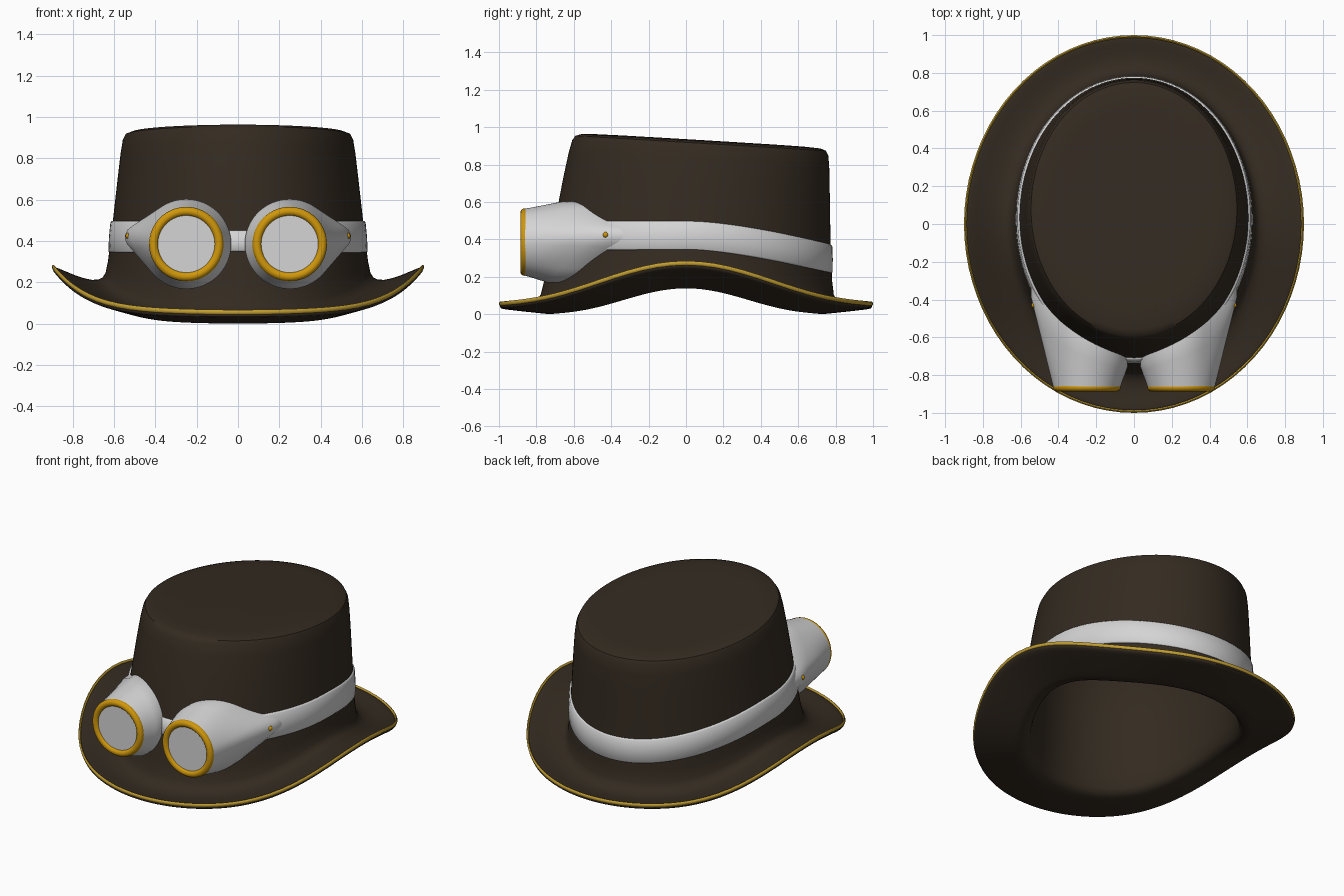
import bpy, bmesh
from math import sin, cos, pi, sqrt
from mathutils import Vector

if "Cube" in bpy.data.objects:
    bpy.data.objects.remove(bpy.data.objects["Cube"])

SEGMENTS = 80


def material(name, color):
    mat = bpy.data.materials.new(name)
    mat.use_nodes = True
    mat.diffuse_color = (*color, 1)
    mat.node_tree.nodes["Principled BSDF"].inputs["Base Color"].default_value = (*color, 1)
    return mat


felt = material("brown felt", (0.034, 0.024, 0.015))
piping_gold = material("piping gold", (0.54, 0.34, 0.03))
brass = material("brass", (0.63, 0.31, 0.003))
silver = material("silver", (0.66, 0.66, 0.66))


def finish(obj, mat):
    obj.data.materials.append(mat)
    bpy.ops.object.select_all(action='DESELECT')
    obj.select_set(True)
    bpy.context.view_layer.objects.active = obj
    bpy.ops.object.shade_smooth_by_angle(angle=1.05)
    return obj


def loft(name, rings, mat, ends=None):
    """Skin a list of point rings; close with two poles, or join last ring to first."""
    bm = bmesh.new()
    loops = [[bm.verts.new(p) for p in ring] for ring in rings]
    pairs = list(zip(loops, loops[1:]))
    if ends is None:
        pairs.append((loops[-1], loops[0]))
    for a, b in pairs:
        for i in range(len(a)):
            k = (i + 1) % len(a)
            bm.faces.new((a[i], a[k], b[k], b[i]))
    for loop, end in zip((loops[0], loops[-1]), ends or ()):
        pole = bm.verts.new(end)
        for i in range(len(loop)):
            bm.faces.new((loop[i], loop[(i + 1) % len(loop)], pole))
    bmesh.ops.recalc_face_normals(bm, faces=bm.faces)
    mesh = bpy.data.meshes.new(name)
    bm.to_mesh(mesh)
    bm.free()
    obj = bpy.data.objects.new(name, mesh)
    bpy.context.collection.objects.link(obj)
    return finish(obj, mat)


TURN = [2 * pi * i / SEGMENTS for i in range(SEGMENTS)]


def hat_ring(half_width, front, back, base, slope=0, curl=0):
    """Oval ring that may tilt front to back and curl up at the sides."""
    middle, half_depth = (front + back) / 2, (back - front) / 2
    ring = []
    for t in TURN:
        y = middle + half_depth * sin(t)
        lift = 0.22 * cos(t) ** 2 + 0.78 * cos(t) ** 6
        ring.append((half_width * cos(t), y, base + slope * y + curl * lift))
    return ring


# Hat: crown, brim and hollow inside as one shell
tilt = -0.06
hat_profile = [
    (0.50, -0.54, 0.70, 0.935, tilt),
    (0.552, -0.598, 0.757, 0.925, tilt),
    (0.564, -0.62, 0.768, 0.875, tilt),
    (0.60, -0.69, 0.77, 0.55, -0.03),
    (0.632, -0.765, 0.78, 0.12, 0, 0.14),
    (0.65, -0.79, 0.80, 0.075, 0, 0.145),
    (0.70, -0.84, 0.85, 0.045, 0, 0.16),
    (0.80, -0.92, 0.92, 0.047, 0, 0.19),
    (0.885, -0.985, 0.985, 0.06, 0, 0.218),
    (0.896, -0.996, 0.996, 0.052, 0, 0.22),
    (0.895, -0.995, 0.995, 0.032, 0, 0.22),
    (0.885, -0.985, 0.985, 0.027, 0, 0.215),
    (0.76, -0.85, 0.85, 0.012, 0, 0.17),
    (0.66, -0.735, 0.735, 0, 0, 0.14),
    (0.645, -0.715, 0.715, 0, 0, 0.137),
    (0.60, -0.66, 0.665, 0.012, 0, 0.132),
    (0.565, -0.63, 0.645, 0.06, 0, 0.125),
    (0.55, -0.625, 0.69, 0.5, -0.03),
    (0.53, -0.58, 0.72, 0.885, tilt),
]
hat = loft("hat", [hat_ring(*p) for p in hat_profile], felt,
           ends=((0, 0.08, 0.931), (0, 0.07, 0.884)))
smooth = hat.modifiers.new("smooth", 'SUBSURF')
smooth.levels = smooth.render_levels = 1

# Piping around the brim edge
piping = []
for j in range(8):
    a = 2 * pi * j / 8
    out, up = 0.007 * cos(a), 0.012 * sin(a)
    piping.append(hat_ring(0.893 + out, -0.993 - out, 0.993 + out, 0.055 + up, 0, 0.218))
loft("brim_piping", piping, piping_gold)


def crown_oval(z, offset):
    """Half width, centre and half depth of the crown at a height, pushed outward."""
    k = (0.56 - z) / 0.42
    front, back = -0.69 - 0.07 * k, 0.767 + 0.006 * k
    return 0.6 + 0.03 * k + offset, (front + back) / 2, (back - front) / 2 + offset


# Strap around the crown, narrowing at the nose bridge
strap = []
for offset, side in ((-0.02, -1), (0.005, -1), (0.012, -0.9), (0.014, 0),
                     (0.012, 0.9), (0.005, 1), (-0.02, 1)):
    ring = []
    for t in TURN:
        bridge = sin(t) < -0.88
        half = 0.05 if bridge else 0.077
        mid = (0.40 if bridge else 0.42) - 0.125 * max(0, sin(t)) ** 1.5
        z = mid + half * side
        rx, cy, ry = crown_oval(z, offset)
        ring.append((rx * cos(t), cy + ry * sin(t), z))
    strap.append(ring)
loft("strap", strap, silver)


# Goggles
EYE_X, EYE_Z, FRONT_Y = 0.25, 0.385, -0.864


def teardrop(a):
    """Reach of the cup's back outline in a direction: big circle drawn to a small tip."""
    u, d = Vector((cos(a), sin(a))), Vector((0.24, 0.033))
    best = 0
    for i in range(61):
        s = i / 60
        inside = (0.217 - 0.16 * s) ** 2 - (s * u.cross(d)) ** 2
        if inside >= 0:
            best = max(best, s * u.dot(d) + sqrt(inside))
    return best


def on_crown(side, x, z, offset):
    rx, cy, ry = crown_oval(z, offset)
    return Vector((side * x, cy - ry * sqrt(max(0, 1 - (x / rx) ** 2)), z))


def back_ring(side, scale, offset):
    """Teardrop outline wrapped onto the crown."""
    return [on_crown(side, EYE_X + scale * teardrop(t) * cos(t),
                     EYE_Z + scale * teardrop(t) * sin(t), offset) for t in TURN]


for side, label in ((1, "left"), (-1, "right")):
    front = [Vector((side * (EYE_X + 0.178 * cos(t)), FRONT_Y, EYE_Z + 0.178 * sin(t)))
             for t in TURN]
    back = back_ring(side, 1, 0.035)
    rings = [[f.lerp(b, s / 4) for f, b in zip(front, back)] for s in range(5)]
    rings += [back_ring(side, scale, -0.005) for scale in (1, 0.7, 0.4)]
    loft(label + "_goggle_cup", rings, silver,
         ends=((side * EYE_X, FRONT_Y, EYE_Z), on_crown(side, EYE_X, EYE_Z, -0.005)))

    bpy.ops.mesh.primitive_torus_add(
        major_radius=0.158, minor_radius=0.022, major_segments=64, minor_segments=14,
        location=(side * EYE_X, FRONT_Y, EYE_Z), rotation=(pi / 2, 0, 0))
    rim = bpy.context.object
    rim.name = label + "_goggle_rim"
    finish(rim, brass)

    bpy.ops.mesh.primitive_cylinder_add(
        vertices=64, radius=0.148, depth=0.008,
        location=(side * EYE_X, FRONT_Y - 0.004, EYE_Z), rotation=(pi / 2, 0, 0))
    lens = bpy.context.object
    lens.name = label + "_goggle_lens"
    finish(lens, silver)

    bpy.ops.mesh.primitive_uv_sphere_add(
        segments=16, ring_count=10, radius=0.015, location=(side * 0.529, -0.43, 0.424))
    rivet = bpy.context.object
    rivet.name = label + "_goggle_rivet"
    finish(rivet, brass)
